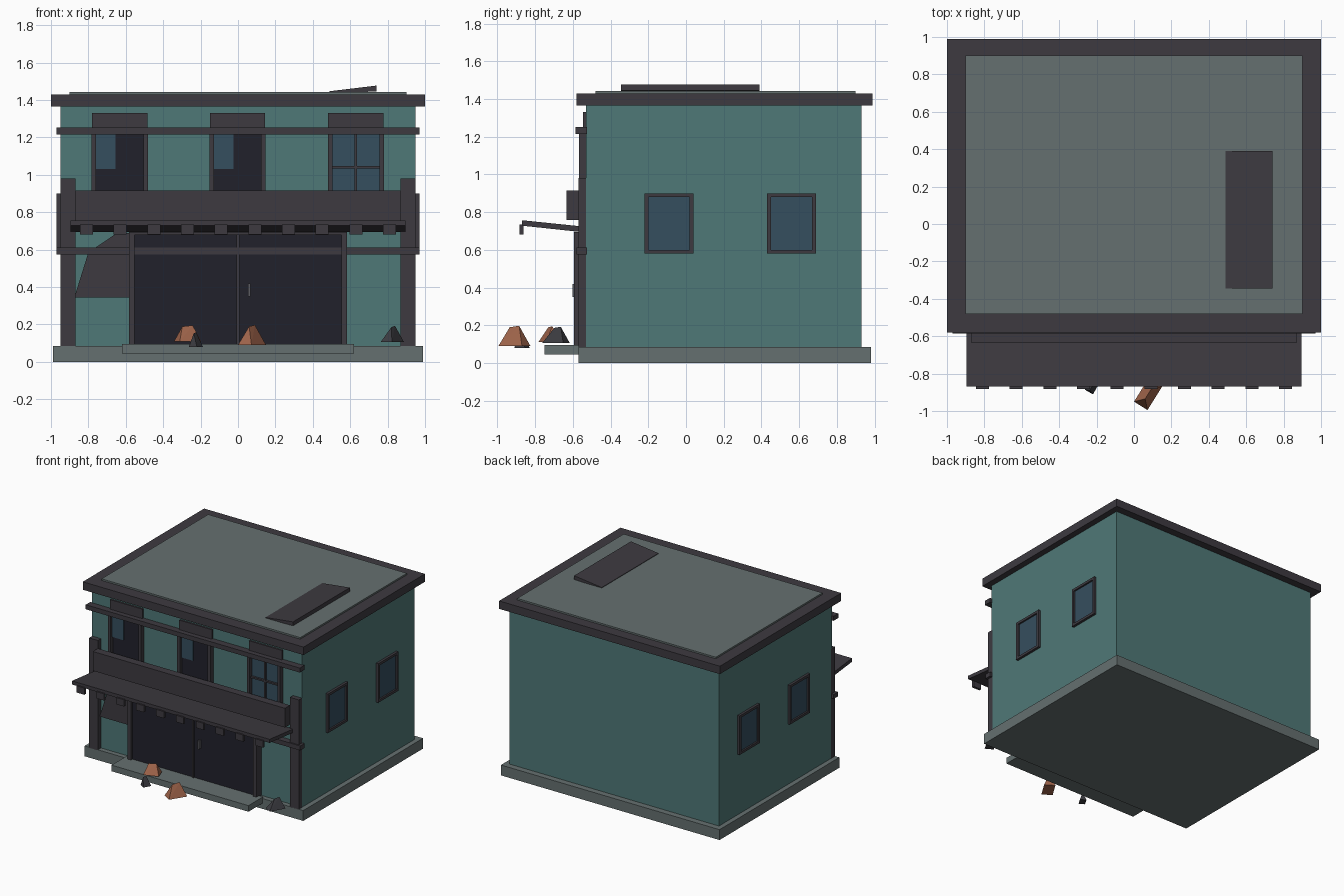
import bpy, bmesh, math
from mathutils import Matrix, Vector

if "Cube" in bpy.data.objects:
    bpy.data.objects.remove(bpy.data.objects["Cube"])


def mat(name, r, g, b):
    def lin(c):
        c /= 255
        return c / 12.92 if c <= 0.04045 else ((c + 0.055) / 1.055) ** 2.4
    m = bpy.data.materials.new(name)
    m.diffuse_color = (lin(r), lin(g), lin(b), 1)
    m.use_nodes = True
    m.node_tree.nodes["Principled BSDF"].inputs["Base Color"].default_value = m.diffuse_color
    return m


TEAL = mat("teal_wall", 79, 120, 119)
STONE = mat("grey_stone", 101, 112, 112)
TRIM = mat("dark_trim", 61, 58, 64)
DARK = mat("dark_opening", 33, 33, 43)
GLASS = mat("blue_glass", 53, 78, 94)
BRICK = mat("orange_brick", 162, 102, 76)
METAL = mat("handle_metal", 92, 92, 98)
RUBBLE = mat("dark_rubble", 60, 60, 65)


def finish(name, bm, m):
    bmesh.ops.recalc_face_normals(bm, faces=bm.faces)
    me = bpy.data.meshes.new(name)
    bm.to_mesh(me)
    bm.free()
    me.materials.append(m)
    ob = bpy.data.objects.new(name, me)
    bpy.context.collection.objects.link(ob)
    return ob


def boxes(name, m, *ranges):
    """One object made of boxes, each given as x0, x1, y0, y1, z0, z1."""
    bm = bmesh.new()
    for x0, x1, y0, y1, z0, z1 in ranges:
        mx = (Matrix.Translation(((x0 + x1) / 2, (y0 + y1) / 2, (z0 + z1) / 2))
              @ Matrix.Diagonal((abs(x1 - x0), y1 - y0, z1 - z0, 1)))
        bmesh.ops.create_cube(bm, size=1, matrix=mx)
    return finish(name, bm, m)


def prism(name, m, points, offset):
    """Closed outline pushed along an offset."""
    bm = bmesh.new()
    f = bm.faces.new([bm.verts.new(p) for p in points])
    ext = bmesh.ops.extrude_face_region(bm, geom=[f], use_keep_orig=True)
    vs = [g for g in ext["geom"] if isinstance(g, bmesh.types.BMVert)]
    bmesh.ops.translate(bm, verts=vs, vec=Vector(offset))
    return finish(name, bm, m)


def rock(name, m, loc, length, width, height, angle, ridge=0.5, shift=0.0):
    """Tent-shaped chunk with a short ridge."""
    bm = bmesh.new()
    l, w = length / 2, width / 2
    base = [(-l, -w, 0), (l, -w, 0), (l, w, 0), (-l, w, 0)]
    top = [(-l * ridge + shift, 0, height * 0.93), (l * ridge + shift, 0, height)]
    for p in base + top:
        bm.verts.new(p)
    bmesh.ops.convex_hull(bm, input=bm.verts)
    bmesh.ops.transform(bm, verts=bm.verts, matrix=Matrix.Translation(loc)
                        @ Matrix.Rotation(math.radians(angle), 4, 'Z'))
    return finish(name, bm, m)


# Main masses
boxes("base_slab", STONE, (-0.99, 0.99, -0.57, 0.98, 0, 0.085))
boxes("front_step", STONE, (-0.62, 0.62, -0.75, -0.56, 0.045, 0.095))
boxes("walls", TEAL, (-0.95, 0.95, -0.53, 0.93, 0.08, 1.37))
boxes("roof_rim", TRIM, (-1, 1, -0.58, 0.99, 1.365, 1.43))
boxes("roof_deck", STONE, (-0.9, 0.9, -0.48, 0.9, 1.425, 1.443))
prism("loose_roof_panel", TRIM,
      [(0.49, -0.345, 1.44), (0.74, -0.345, 1.445), (0.74, -0.345, 1.477), (0.49, -0.345, 1.447)],
      (0, 0.735, 0))

# Front posts and beams
boxes("front_posts", TRIM, *[(s * 0.87, s * 0.95, -0.57, -0.52, 0.08, 0.98) for s in (-1, 1)])
boxes("lower_beam", TRIM, (-0.97, 0.97, -0.58, -0.525, 0.575, 0.612))
boxes("upper_beam", TRIM, (-0.97, 0.97, -0.585, -0.525, 1.215, 1.252))

# Blank board over the awning
boxes("fascia_board", TRIM, (-0.87, 0.87, -0.635, -0.57, 0.757, 0.915))

# Awning with hanging tabs
prism("awning", TRIM,
      [(-0.895, -0.87, 0.728), (-0.895, -0.87, 0.757), (-0.895, -0.56, 0.725), (-0.895, -0.56, 0.695)],
      (1.79, 0, 0))
boxes("awning_tabs", TRIM,
      *[(x - 0.035, x + 0.035, -0.882, -0.862, 0.68, 0.735)
        for x in [-0.81 + 0.18 * i for i in range(10)]])

# Double door
boxes("door_leaves", DARK, (-0.56, 0.56, -0.575, -0.52, 0.09, 0.68))
boxes("door_frame", TRIM,
      (-0.583, -0.553, -0.595, -0.52, 0.085, 0.69),
      (0.553, 0.583, -0.595, -0.52, 0.085, 0.69),
      (-0.583, 0.583, -0.595, -0.52, 0.677, 0.695),
      (-0.008, 0.008, -0.585, -0.52, 0.09, 0.68))
boxes("door_handle", METAL, (0.054, 0.066, -0.602, -0.57, 0.35, 0.42))

# Broken board left of the door
prism("broken_board", TRIM,
      [(-0.875, -0.54, 0.345), (-0.58, -0.54, 0.345), (-0.58, -0.54, 0.69),
       (-0.66, -0.54, 0.68), (-0.80, -0.54, 0.585)], (0, 0.015, 0))

# Upper front windows: two broken, one whole
for name, c in (("left", -0.632), ("middle", -0.003), ("right", 0.63)):
    whole = name == "right"
    boxes(name + "_upper_pane", GLASS if whole else DARK,
          (c - 0.13, c + 0.13, -0.538, -0.53, 0.82, 1.23))
    frame = [(c + s * 0.126, c + s * 0.15, -0.568, -0.525, 0.8, 1.23) for s in (-1, 1)]
    frame.append((c - 0.15, c + 0.15, -0.568, -0.525, 0.8, 0.825))
    if whole:
        frame += [(c - 0.007, c + 0.007, -0.555, -0.53, 0.82, 1.23),
                  (c - 0.13, c + 0.13, -0.555, -0.53, 1.035, 1.048)]
    else:
        boxes(name + "_glass_shard", GLASS, (c - 0.126, c - 0.022, -0.546, -0.537, 1.03, 1.23))
    boxes(name + "_upper_frame", TRIM, *frame)
    boxes(name + "_lintel", TRIM, (c - 0.148, c + 0.148, -0.545, -0.525, 1.22, 1.33))

# Side windows on both walls
for side, s in (("left", -1), ("right", 1)):
    for place, c in (("front", -0.09), ("back", 0.56)):
        a, b = s * 0.94, s * 0.97
        boxes(f"{side}_{place}_glass", GLASS,
              (s * 0.948, s * 0.957, c - 0.12, c + 0.12, 0.59, 0.89))
        boxes(f"{side}_{place}_frame", TRIM,
              (a, b, c - 0.13, c - 0.109, 0.58, 0.9), (a, b, c + 0.109, c + 0.13, 0.58, 0.9),
              (a, b, c - 0.109, c + 0.109, 0.58, 0.6), (a, b, c - 0.109, c + 0.109, 0.88, 0.9))

# Rubble in front
rock("brick_chunk_left", BRICK, (-0.27, -0.72, 0.11), 0.12, 0.09, 0.085, 20, 0.5)
rock("brick_chunk_front", BRICK, (0.075, -0.91, 0.09), 0.147, 0.085, 0.107, 58, 0.4)
rock("small_dark_chunk", RUBBLE, (-0.225, -0.87, 0.08), 0.065, 0.05, 0.078, 60, 0.4, -0.01)
rock("right_dark_chunk", RUBBLE, (0.825, -0.69, 0.105), 0.13, 0.07, 0.087, 60, 0.3, 0.01)
